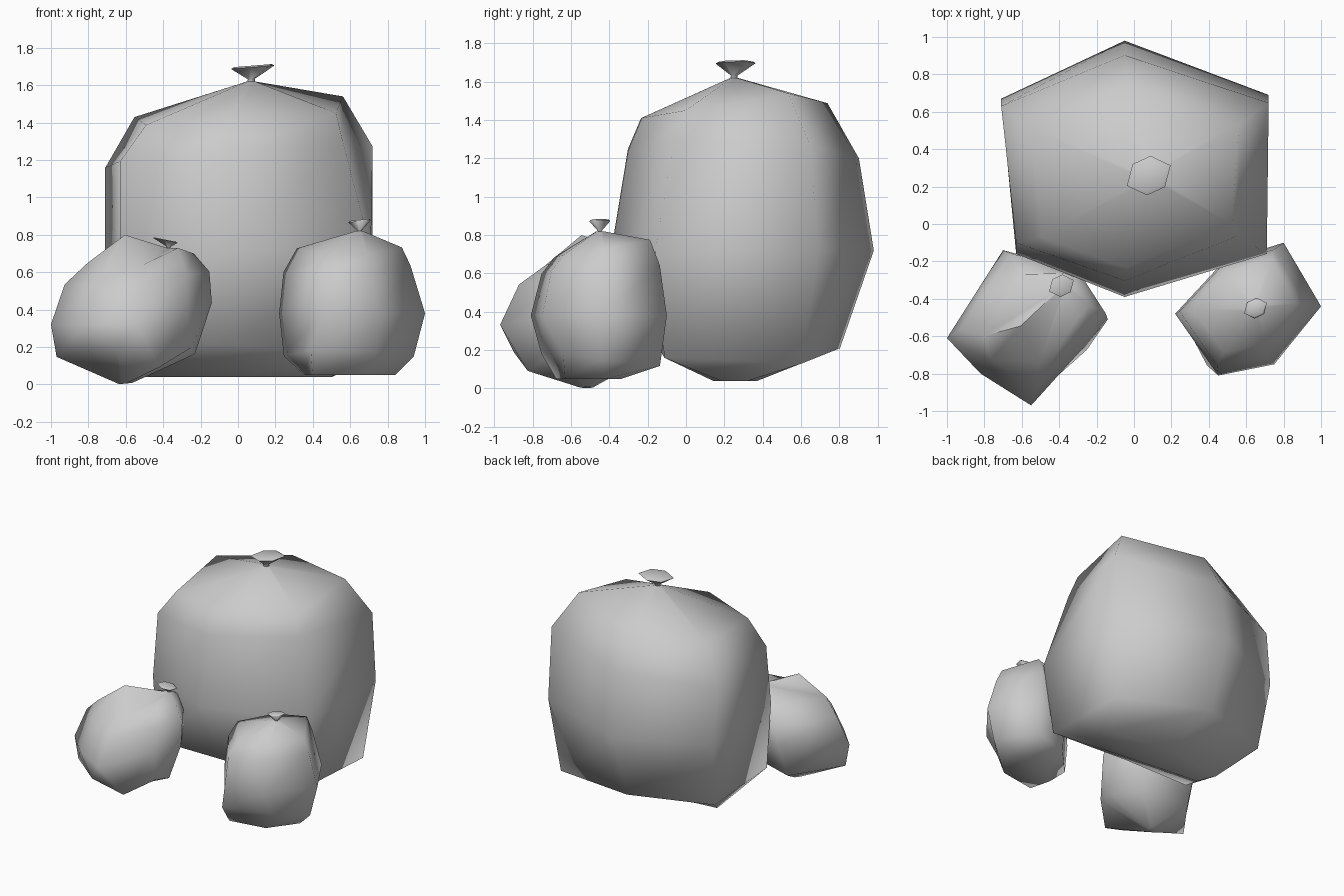
import bpy, bmesh, math

if "Cube" in bpy.data.objects:
    bpy.data.objects.remove(bpy.data.objects["Cube"])


def loft(name, rings):
    """Skin a stack of equal-sided point rings and cap both ends."""
    bm = bmesh.new()
    loops = [[bm.verts.new(p) for p in ring] for ring in rings]
    n = len(loops[0])
    for a, b in zip(loops, loops[1:]):
        for i in range(n):
            j = (i + 1) % n
            bm.faces.new((a[i], a[j], b[j], b[i]))
    bm.faces.new(loops[0][::-1])
    bm.faces.new(loops[-1])
    bmesh.ops.recalc_face_normals(bm, faces=bm.faces)
    mesh = bpy.data.meshes.new(name)
    bm.to_mesh(mesh)
    bm.free()
    obj = bpy.data.objects.new(name, mesh)
    bpy.context.collection.objects.link(obj)
    bpy.ops.object.select_all(action='DESELECT')
    obj.select_set(True)
    bpy.context.view_layer.objects.active = obj
    bpy.ops.object.shade_smooth_by_angle(angle=math.radians(85))


def bag(name, outline, levels, dents={}):
    """levels: centre x, y, z, scale x, y, then slope of the ring along x and y.
    dents: (level, column) -> small offset of that corner."""
    rings = []
    for k, (cx, cy, cz, sx, sy, tx, ty) in enumerate(levels):
        ring = []
        for i, (px, py) in enumerate(outline):
            dx, dy, dz = dents.get((k, i), (0, 0, 0))
            x, y = px * sx, py * sy
            ring.append((cx + x + dx, cy + y + dy, cz + x * tx + y * ty + dz))
        rings.append(ring)
    loft(name, rings)


def knot(name, base, top, radius, slope):
    """Flared bunch of plastic above the pinched neck."""
    rings = []
    for t, r in ((-0.15, radius * 0.2), (0.15, radius * 0.16), (0.9, radius), (1.0, radius * 0.85)):
        c = [a + (b - a) * t for a, b in zip(base, top)]
        ring = []
        for i in range(6):
            a = math.radians(60 * i + 25)
            rr = r * (1.12 if i % 3 == 0 else 0.92)
            x, y = rr * math.cos(a), rr * math.sin(a)
            ring.append((c[0] + x, c[1] + y, c[2] + x * slope))
        rings.append(ring)
    loft(name, rings)


# Large bag at the back
bag("large_bag",
    [(-.05, .73), (-.71, .42), (-.63, -.41), (-.05, -.64), (.71, -.41), (.72, .44)],
    [(0, .25, .04, .70, .17, 0, 0),
     (0, .30, .21, .93, .69, 0, 0),
     (0, .25, .72, 1, 1, 0, 0),
     (0, .26, 1.23, 1, .88, .08, -.04),
     (0, .22, 1.45, .78, .71, .08, .08),
     (.07, .25, 1.62, .03, .03, 0, 0)],
    {(1, 2): (-.02, -.16, 0), (1, 4): (0, -.13, -.05), (1, 5): (0, 0, -.08),
     (3, 4): (-.15, .04, 0), (4, 4): (-.03, .07, -.02), (4, 5): (0, 0, .02)})
knot("large_bag_knot", (.07, .25, 1.62), (.08, .26, 1.705), .115, .08)

# Small bag at front left, slumped so its front shoulder is highest
bag("left_bag",
    [(-.43, -.06), (-.25, -.25), (.02, -.42), (.30, -.11), (.43, .04), (.27, .30), (-.13, .41)],
    [(-.60, -.52, .005, .08, .08, .1, 0),
     (-.60, -.56, .14, .86, .75, .06, 0),
     (-.57, -.55, .38, 1, 1, .12, .12),
     (-.54, -.51, .57, .90, .86, .08, .08),
     (-.52, -.46, .70, .66, .66, 0, 0),
     (-.38, -.33, .73, .05, .05, 0, 0)],
    {(1, 0): (0, 0, .03), (1, 1): (.17, -.15, .06), (1, 2): (.16, .05, -.05),
     (1, 3): (.09, -.03, .04),
     (4, 0): (0, -.10, -.05), (4, 1): (.08, .08, .10), (4, 2): (0, 0, -.06),
     (4, 3): (0, 0, .03), (4, 6): (0, -.08, -.04), (3, 6): (0, 0, -.05)})
knot("left_bag_knot", (-.37, -.33, .73), (-.39, -.33, .775), .065, -.2)

# Small bag at front right, upright
bag("right_bag",
    [(.17, .36), (-.15, .26), (-.41, -.02), (-.18, -.35), (.12, -.29), (.37, .02)],
    [(.61, -.50, .05, .62, .45, 0, 0),
     (.61, -.46, .15, .89, .90, 0, -.1),
     (.63, -.46, .38, 1, 1, 0, 0),
     (.60, -.45, .62, .87, .87, .05, .05),
     (.61, -.44, .73, .72, .70, 0, .18),
     (.65, -.45, .82, .05, .05, 0, 0)],
    {(0, 3): (-.10, -.02, 0), (0, 5): (0, .07, 0),
     (1, 3): (-.06, .02, 0), (1, 4): (.02, .08, 0)})
knot("right_bag_knot", (.65, -.45, .81), (.65, -.45, .88), .06, .1)
